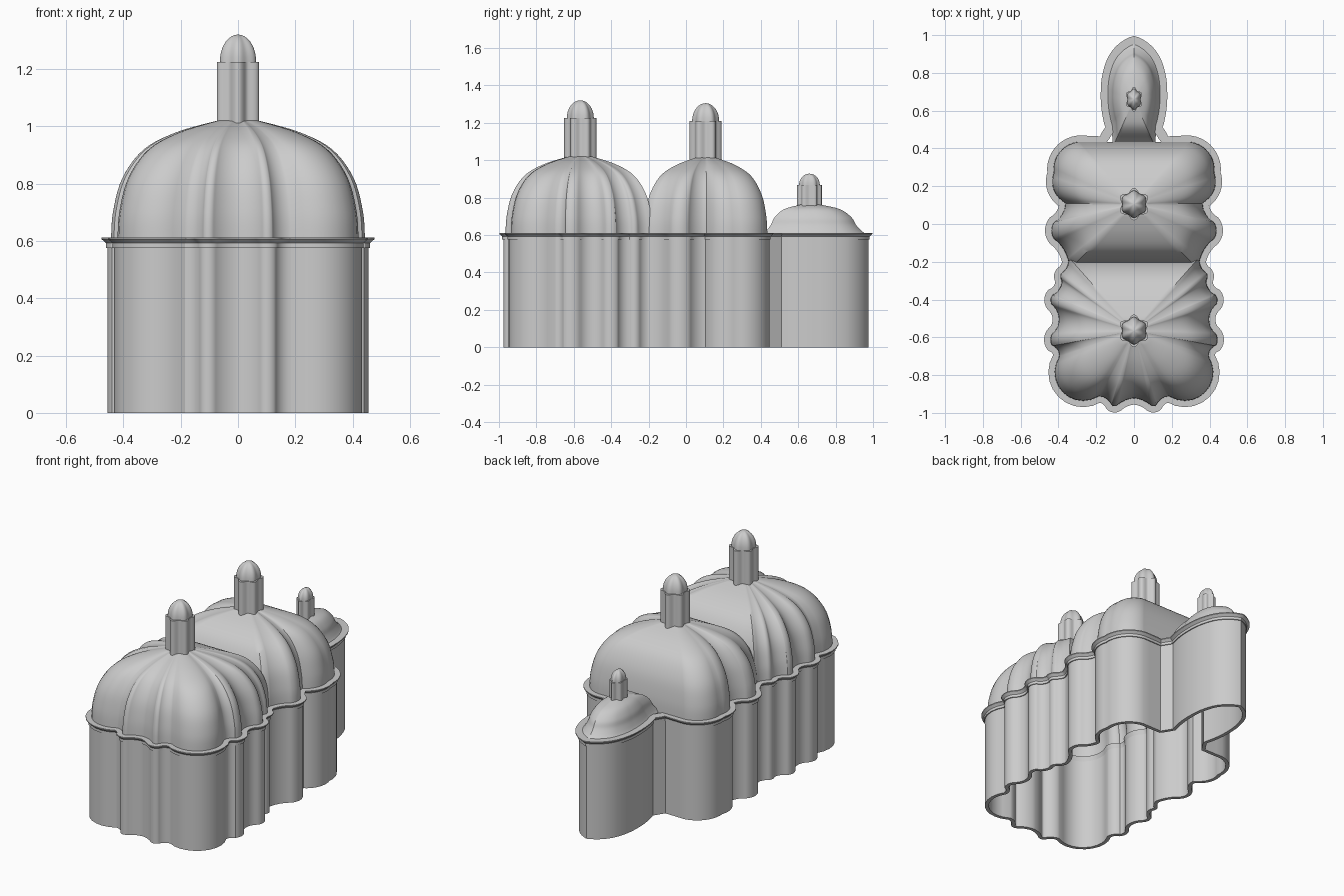
import bpy
import math
from mathutils import Vector

if "Cube" in bpy.data.objects:
    bpy.data.objects.remove(bpy.data.objects["Cube"])

stone = bpy.data.materials.new("light_grey_stone")
stone.use_nodes = True
GREY = (0.6, 0.6, 0.6, 1)
stone.diffuse_color = GREY
stone.node_tree.nodes["Principled BSDF"].inputs["Base Color"].default_value = GREY


def arc(a, b, bulge, steps=10):
    """Points from a towards b, bowed outwards by bulge (b excluded)."""
    a, b = Vector(a), Vector(b)
    if abs(bulge) < 1e-4:
        return [a.lerp(b, i / 3) for i in range(3)]
    chord = b - a
    half = chord.length / 2
    out = Vector((chord.y, -chord.x)).normalized()
    radius = (half * half + bulge * bulge) / (2 * abs(bulge))
    sign = 1 if bulge > 0 else -1
    centre = (a + b) / 2 + out * (bulge - sign * radius)
    sweep = 2 * math.asin(min(1, half / radius))
    along = chord.normalized()
    pts = []
    for i in range(steps):
        t = sweep * (i / steps - 0.5)
        pts.append(centre + along * radius * math.sin(t)
                   + out * sign * radius * math.cos(t))
    return pts


def offset(loop, d):
    """Move a closed counter-clockwise loop outwards by d."""
    res = []
    for i, p in enumerate(loop):
        t = (loop[(i + 1) % len(loop)] - p).normalized() + (p - loop[i - 1]).normalized()
        res.append(p + Vector((t.y, -t.x)).normalized() * d)
    return res


def loft(name, rings, cap_top=False, close=False, angle=30):
    """Skin a stack of (loop, z) rings."""
    n = len(rings[0][0])
    verts = [(p.x, p.y, z) for loop, z in rings for p in loop]
    pairs = [(k, k + 1) for k in range(len(rings) - 1)]
    if close:
        pairs.append((len(rings) - 1, 0))
    faces = [(a * n + i, a * n + (i + 1) % n, b * n + (i + 1) % n, b * n + i)
             for a, b in pairs for i in range(n)]
    if cap_top:
        faces.append([(len(rings) - 1) * n + i for i in range(n)])
    mesh = bpy.data.meshes.new(name)
    mesh.from_pydata(verts, [], faces)
    mesh.materials.append(stone)
    obj = bpy.data.objects.new(name, mesh)
    bpy.context.collection.objects.link(obj)
    bpy.ops.object.select_all(action="DESELECT")
    obj.select_set(True)
    bpy.context.view_layer.objects.active = obj
    bpy.ops.object.shade_smooth_by_angle(angle=math.radians(angle))
    return obj


# Left half of the plan, front to back: x, y, bulge of the arc to the next point
front_bay = [(0, -0.935, -0.006), (0.075, -0.965, 0.012), (0.13, -0.965, -0.01),
             (0.185, -0.925, 0.125), (0.408, -0.70, -0.01), (0.44, -0.655, 0.015),
             (0.44, -0.57, -0.03), (0.44, -0.44, 0.014), (0.44, -0.365, -0.012),
             (0.395, -0.30, 0.012), (0.385, -0.245, -0.005)]
middle_bay = [(0.36, -0.20, -0.012), (0.43, -0.09, 0.02), (0.43, 0.02, -0.012),
              (0.375, 0.105, 0.032), (0.438, 0.27, 0.046), (0.30, 0.447, 0)]
back_bay = [(0.17, 0.445, 0), (0.13, 0.51, 0.008), (0.155, 0.70, 0.008),
            (0.125, 0.86, 0.018), (0, 0.975, 0)]


def trace(keys):
    pts = []
    for (x, y, s), (x2, y2, _) in zip(keys, keys[1:]):
        pts += arc((x, y), (x2, y2), s)
    return pts + [Vector(keys[-1][:2])]


def mirrored(half):
    """Close a half outline across x = 0."""
    return half + [Vector((-p.x, p.y)) for p in reversed(half) if p.x > 1e-5]


plan = mirrored(trace(front_bay + middle_bay + back_bay))

# Hollow walls, open below, and the moulded cornice
loft("outer_wall", [(offset(plan, d), z) for d, z in
     [(-0.022, 0.6), (-0.022, 0), (0, 0), (0, 0.6)]])
loft("cornice", [(offset(plan, d), z) for d, z in
     [(-0.02, 0.575), (0.006, 0.575), (0.006, 0.592), (0.012, 0.598),
      (0.021, 0.606), (0.021, 0.612), (-0.03, 0.612)]], close=True)


def smooth_profile(points, steps=5):
    """Catmull-Rom through (scale, z) pairs."""
    pts = [Vector(p) for p in points]
    res = []
    for i in range(len(pts) - 1):
        p0, p1, p2 = pts[max(i - 1, 0)], pts[i], pts[i + 1]
        p3 = pts[min(i + 2, len(pts) - 1)]
        for k in range(steps):
            t = k / steps
            res.append(0.5 * (2 * p1 + (p2 - p0) * t
                              + (2 * p0 - 5 * p1 + 4 * p2 - p3) * t * t
                              + (3 * p1 - p0 - 3 * p2 + p3) * t ** 3))
    return res + [pts[-1]]


def dome(name, half, cy, profile):
    base = offset(mirrored(half), -0.012)
    c = Vector((0, cy))
    loft(name, [([c + (p - c) * s for p in base], z)
                for s, z in smooth_profile(profile)], cap_top=True, angle=35)


def line(x, y, x2, y2, n=8):
    return [Vector((x, y)).lerp(Vector((x2, y2)), i / n) for i in range(n + 1)]


# Domes follow the plan of each bay
big = [(1, 0.6), (0.985, 0.7), (0.91, 0.82), (0.74, 0.92), (0.48, 0.98), (0.16, 1.02)]
low = [(1, 0.605), (0.92, 0.622), (0.82, 0.655), (0.74, 0.695), (0.54, 0.738),
       (0.2, 0.762)]
dome("front_dome", trace(front_bay + middle_bay[:1]) + line(0.35, -0.17, 0, -0.17),
     -0.565, big)
dome("middle_dome", line(0, -0.235, 0.33, -0.235) + trace(middle_bay)
     + line(0.29, 0.447, 0, 0.447), 0.105, [(s, z - 0.006) for s, z in big])
dome("back_dome", line(0, 0.40, 0.12, 0.40) + trace(back_bay[1:]), 0.66, low)


def star(cy, rx, ry, depth, n=72):
    """Six-lobed ring with a lobe facing the front."""
    pts = []
    for i in range(n):
        t = math.tau * i / n
        r = 1 - depth * (0.5 + 0.5 * math.cos(6 * t))
        pts.append(Vector((rx * r * math.cos(t), cy + ry * r * math.sin(t))))
    return pts


def lantern(name, cy, rx, ry, z0, z1, z2):
    drum = star(cy, rx, ry, 0.24)
    loft(name + "_drum", [(drum, z0 - 0.03), (drum, z1)], cap_top=True, angle=40)
    rings = []
    for k in range(10):
        a = math.radians(89) * k / 9
        s = 0.84 * math.cos(a)
        rings.append((star(cy, rx * s, ry * s, 0.13), z1 + (z2 - z1) * math.sin(a)))
    loft(name + "_cap", rings, cap_top=True, angle=45)


# Fluted lanterns with domed caps
lantern("front_lantern", -0.565, 0.083, 0.086, 1.02, 1.225, 1.32)
lantern("middle_lantern", 0.105, 0.083, 0.086, 1.01, 1.21, 1.305)
lantern("back_lantern", 0.66, 0.046, 0.066, 0.76, 0.868, 0.928)
